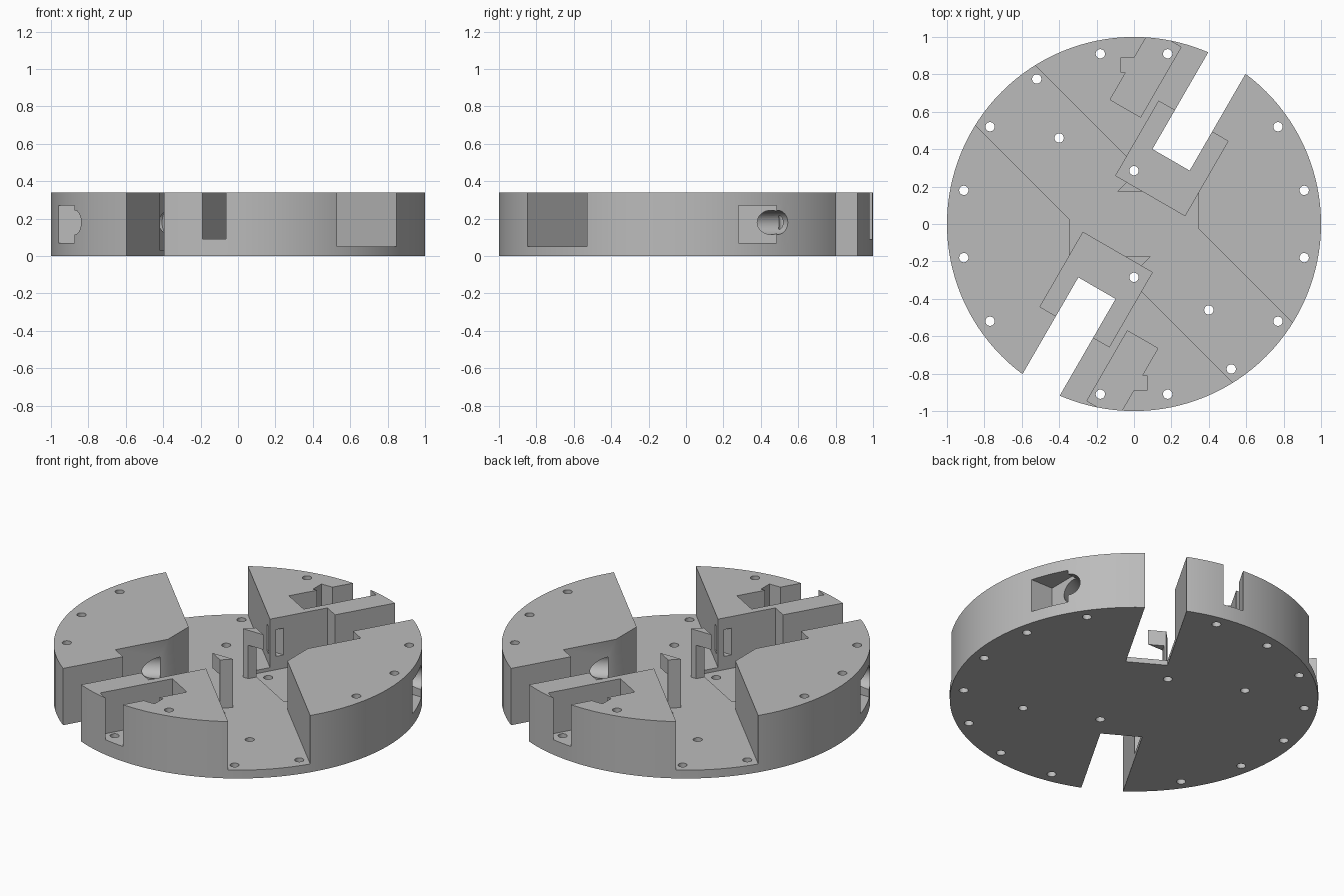
import bpy, math
from mathutils import Matrix, Vector

cube = bpy.data.objects.get("Cube")
if cube:
    bpy.data.objects.remove(cube, do_unlink=True)

HEIGHT = 0.34
OPEN = 0.5           # height that safely clears the top face
FLOOR = 0.05
WELL = 0.03

grey = bpy.data.materials.new("plain_grey")
grey.use_nodes = True
grey.diffuse_color = (0.5, 0.5, 0.5, 1)
grey.node_tree.nodes["Principled BSDF"].inputs["Base Color"].default_value = (0.5, 0.5, 0.5, 1)

# Round chassis blank
bpy.ops.mesh.primitive_cylinder_add(vertices=128, radius=1, depth=HEIGHT, location=(0, 0, HEIGHT / 2))
body = bpy.context.object
body.name = "round_chassis"
body.data.materials.append(grey)


def carve(cutter):
    """Subtract a cutter from the chassis and discard it."""
    cutter.hide_render = True
    mod = body.modifiers.new("cut", "BOOLEAN")
    mod.operation = "DIFFERENCE"
    mod.solver = "EXACT"
    mod.object = cutter
    bpy.context.view_layer.objects.active = body
    bpy.ops.object.modifier_apply(modifier=mod.name)
    bpy.data.objects.remove(cutter, do_unlink=True)


def box(a, b, z, angle=0, turns=(0, 180)):
    """Cut a box spanning a and b on axes turned by angle, at each half turn."""
    for turn in turns:
        bpy.ops.mesh.primitive_cube_add(size=1)
        cutter = bpy.context.object
        mid = Vector((sum(a) / 2, sum(b) / 2, sum(z) / 2))
        size = Matrix.Diagonal((a[1] - a[0], b[1] - b[0], z[1] - z[0], 1))
        spin = Matrix.Rotation(math.radians(angle + turn), 4, "Z")
        cutter.data.transform(spin @ Matrix.Translation(mid) @ size)
        carve(cutter)


def rod(x, y, z, radius, depth, sides, tilt=(0, 0, 0)):
    bpy.ops.mesh.primitive_cylinder_add(vertices=sides, radius=radius, depth=depth,
                                        location=(x, y, z), rotation=tilt)
    carve(bpy.context.object)


# Diagonal channel in two halves, and the square middle bay
box((0.187, 1.2), (-0.226, 0.226), (FLOOR, OPEN), -45)
box((-0.345, 0.345), (-0.175, 0.175), (FLOOR, OPEN), turns=(0,))

# Wheel wells and wheel slots open to the rim
box((0.175, 0.635), (-0.214, 0.214), (WELL, OPEN), 60)
box((0.396, 1.2), (-0.115, 0.115), (-0.1, OPEN), 60)

# Rim pockets with a side notch
box((0.512, 0.945), (0.255, 0.443), (0.09, OPEN), 60)
box((-0.07, 0.02), (0.81, 0.89), (0.09, OPEN))

# Windows in the small posts and in the block tips
box((0.08, 0.2), (0, 0.135), (FLOOR, 0.25), 60)
box((-0.2, 0.1), (0.39, 0.43), (0.11, 0.27))

# Side sockets with a round bore into each wheel well
box((0.815, 1.2), (0.28, 0.485), (0.07, 0.27))
for side in (1, -1):
    rod(0.72 * side, 0.401 * side, 0.18, 0.065, 0.8, 32, (0, math.pi / 2, math.radians(30)))

# Screw holes
holes = [(0.18, 0.91), (-0.18, 0.91), (-0.52, 0.775), (-0.77, 0.52), (-0.4, 0.46),
         (0, 0.285), (0.77, 0.52), (0.91, 0.18), (-0.91, 0.18)]
for x, y in holes:
    for side in (1, -1):
        rod(x * side, y * side, 0.2, 0.025, 1, 20)

# Smooth rim and bores, crisp edges
bpy.ops.object.select_all(action="DESELECT")
body.select_set(True)
bpy.context.view_layer.objects.active = body
bpy.ops.object.shade_smooth_by_angle(angle=math.radians(30))
